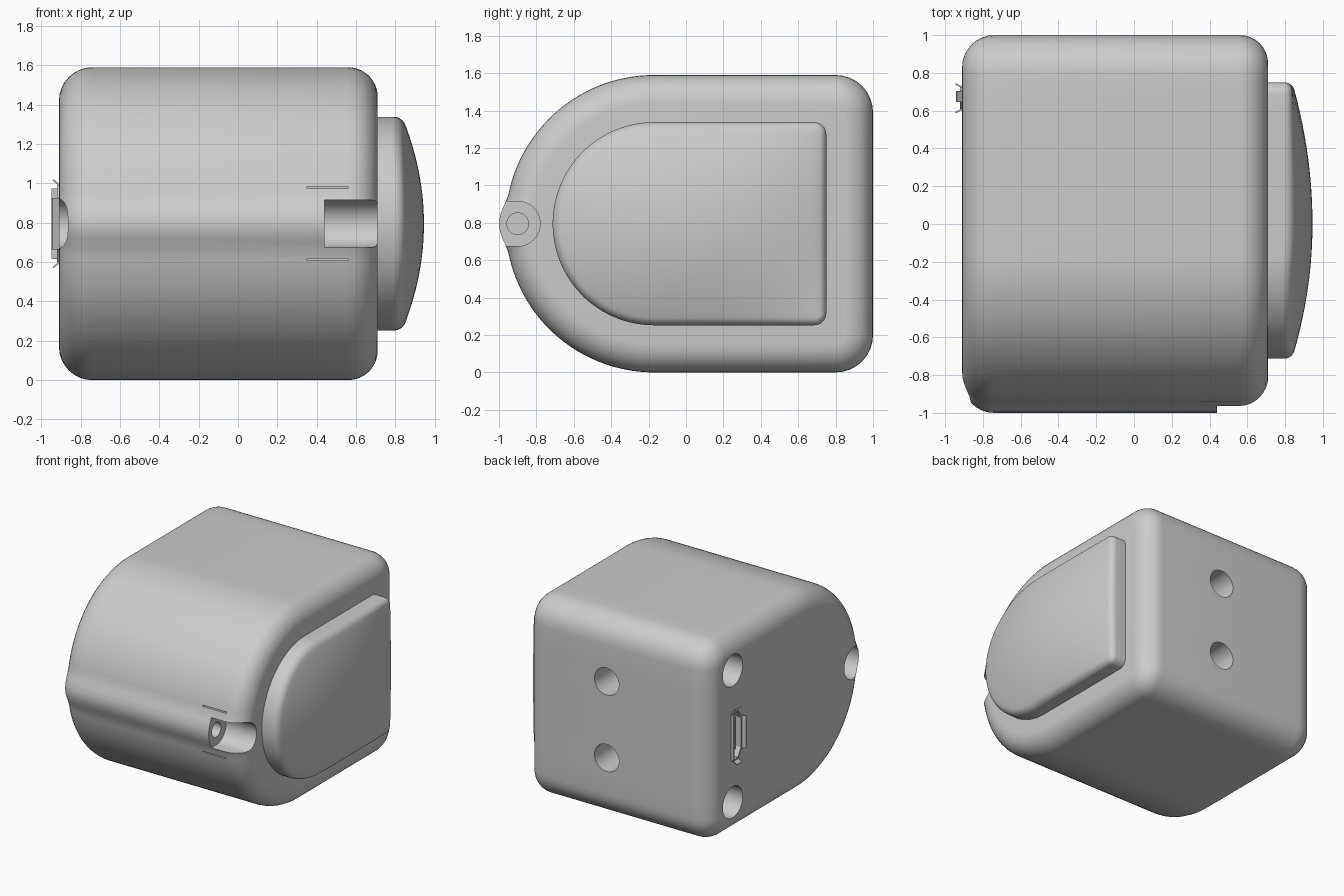
import bpy, bmesh
from math import sin, cos, pi, radians
from mathutils import Matrix, Vector

if "Cube" in bpy.data.objects:
    bpy.data.objects.remove(bpy.data.objects["Cube"])

ZC = 0.795   # height of the centre line


def d_profile(yc, R, yb, rc, inset=0.0, bump=0.0, arc=64, seg=8, flat=8):
    """D outline in (y, z): half round towards the front, filleted corners behind."""
    pts = []
    for i in range(arc + 1):
        a = pi / 2 + pi * i / arc
        t = min(1, abs(a - pi) / 0.2)
        r = R - inset + bump * (1 - t * t) ** 2
        pts.append((yc + r * cos(a), ZC + r * sin(a)))
    corner = yb - rc
    rr = rc - inset

    def line(p, q):
        return [(p[0] + (q[0] - p[0]) * k / flat, p[1] + (q[1] - p[1]) * k / flat)
                for k in range(1, flat)]

    low = [(corner + rr * cos(a), ZC - R + rc + rr * sin(a))
           for a in [-pi / 2 + pi / 2 * k / seg for k in range(seg + 1)]]
    high = [(y, 2 * ZC - z) for y, z in reversed(low)]
    start = pts[0]
    pts += line(pts[-1], low[0]) + low
    pts += line(low[-1], high[0]) + high + line(high[-1], start)
    return pts


def make(name, bm):
    bmesh.ops.recalc_face_normals(bm, faces=bm.faces)
    me = bpy.data.meshes.new(name)
    bm.to_mesh(me)
    bm.free()
    ob = bpy.data.objects.new(name, me)
    bpy.context.collection.objects.link(ob)
    return ob


def loft(name, rings, tip=None):
    """Skin a list of rings of (x, y, z); close with n-gons or a tip point."""
    bm = bmesh.new()
    vs = [[bm.verts.new(p) for p in r] for r in rings]
    n = len(vs[0])
    for a, b in zip(vs, vs[1:]):
        for i in range(n):
            bm.faces.new((a[i], a[(i + 1) % n], b[(i + 1) % n], b[i]))
    bm.faces.new(vs[0])
    if tip:
        t = bm.verts.new(tip)
        for i in range(n):
            bm.faces.new((vs[-1][i], vs[-1][(i + 1) % n], t))
    else:
        bm.faces.new(vs[-1])
    return make(name, bm)


def box(name, lo, hi):
    bm = bmesh.new()
    lo, hi = Vector(lo), Vector(hi)
    bmesh.ops.create_cube(bm, size=1, matrix=Matrix.Translation((lo + hi) / 2)
                          @ Matrix.Diagonal((*(hi - lo), 1)))
    return make(name, bm)


def rod(name, centre, r, depth, axis):
    bm = bmesh.new()
    rot = Matrix.Rotation(pi / 2, 4, 'Y' if axis == 'X' else 'X')
    bmesh.ops.create_cone(bm, cap_ends=True, segments=40, radius1=r, radius2=r,
                          depth=depth, matrix=Matrix.Translation(centre) @ rot)
    return make(name, bm)


def activate(ob):
    bpy.ops.object.select_all(action='DESELECT')
    ob.select_set(True)
    bpy.context.view_layer.objects.active = ob


def cut(ob, cutter):
    cutter.hide_render = True
    m = ob.modifiers.new("cut", 'BOOLEAN')
    m.operation = 'DIFFERENCE'
    m.solver = 'EXACT'
    m.object = cutter
    activate(ob)
    bpy.ops.object.modifier_apply(modifier=m.name)
    bpy.data.objects.remove(cutter)


def smooth(ob):
    activate(ob)
    bpy.ops.object.shade_smooth_by_angle(angle=radians(30))


# Body: D-shaped housing with rounded ends and a shallow ridge on the nose
def body_ring(x, inset):
    return [(x, y, z) for y, z in d_profile(-0.17, ZC, 1.0, 0.2, inset, 0.035)]


S = 8
angles = [pi / 2 * k / S for k in range(S + 1)]
rings = [body_ring(-0.91 + 0.17 * (1 - sin(a)), 0.17 * (1 - cos(a))) for a in reversed(angles)]
rings += [body_ring(0.71 - 0.15 * (1 - sin(a)), 0.15 * (1 - cos(a))) for a in angles]
body = loft("body", rings)

# Screw channel on the nose, with a smaller hole in its end face
cut(body, rod("channel_cut", (0.64, -0.9, ZC), 0.12, 0.4, 'X'))
cut(body, box("channel_mouth_cut", (0.44, -1.1, ZC - 0.12), (0.84, -0.9, ZC + 0.12)))
cut(body, rod("screw_cut", (0.3, -0.9, ZC), 0.058, 0.4, 'X'))

# Thin slits beside the channel
for s in (-1, 1):
    zs = ZC + s * 0.183
    cut(body, box("slit_cut", (0.35, -1.1, zs - 0.005), (0.56, -0.9, zs + 0.005)))

# Round sockets: two in the back, three in the left end
for s in (-1, 1):
    cut(body, rod("back_socket_cut", (0, 1.0, ZC + s * 0.305), 0.108, 0.5, 'Y'))
for y, z in ((0.71, ZC - 0.525), (0.71, ZC + 0.525), (-0.82, ZC)):
    cut(body, rod("end_socket_cut", (-0.91, y, z), 0.125, 0.5, 'X'))


# Connector: trapezoid shell sunk in the left end
def port_ring(x, d):
    return [(x, y, ZC + z) for y, z in (
        (0.61 - d, -0.13 - d), (0.61 - d, 0.13 + d), (0.66, 0.195 + d),
        (0.725 + d, 0.195 + d), (0.725 + d, -0.195 - d), (0.66, -0.195 - d))]


cut(body, loft("port_cut", [port_ring(-1.0, 0), port_ring(-0.72, 0)]))
smooth(body)
shell = loft("port_shell", [port_ring(-0.92, 0), port_ring(-0.71, 0)])
cut(shell, loft("shell_cut", [port_ring(-1.0, -0.012), port_ring(-0.73, -0.012)]))
box("port_tongue", (-0.89, 0.65, ZC - 0.13), (-0.72, 0.675, ZC + 0.13))


# Flared lips around the connector
def lip(name, a, b, along, half):
    """Thin sloping strip from a to b, widened along one axis."""
    a, b, w = Vector(a), Vector(b), Vector(along) * half
    n = (b - a).cross(w).normalized() * 0.004
    loft(name, [[p - w - n, p + w - n, p + w + n, p - w + n] for p in (a, b)])


lip("port_lip_front", (-0.9, 0.612, ZC), (-0.945, 0.59, ZC), (0, 0, 1), 0.13)
lip("port_lip_back", (-0.9, 0.72, ZC), (-0.945, 0.742, ZC), (0, 0, 1), 0.18)
for s in (-1, 1):
    lip("port_lip_end", (-0.9, 0.675, ZC + s * 0.19), (-0.94, 0.675, ZC + s * 0.223),
        (0, 1, 0), 0.03)

# Domed cover on the right end
R = 0.543


def dome_x(y, z):
    v = ((z - ZC) / R) ** 2
    if y < 0:
        q = 1 - v - (y / 0.72) ** 2
    else:
        q = (1 - v) * (1 - (y / 0.76) ** 2)
    return 0.835 + 0.11 * q


def cover_profile(inset):
    return d_profile(-0.17, R, 0.75, 0.065, inset)


rings = [[(0.68, y, z) for y, z in cover_profile(0)]]
for k in range(7):
    a = pi / 2 * k / 6
    rings.append([(dome_x(y, z) - 0.04 * (1 - sin(a)), y, z)
                  for y, z in cover_profile(0.04 * (1 - cos(a)))])
edge = cover_profile(0.04)
for k in range(1, 16):
    s = 1 - k / 16
    ring = [(0.02 + (y - 0.02) * s, ZC + (z - ZC) * s) for y, z in edge]
    rings.append([(dome_x(y, z), y, z) for y, z in ring])
smooth(loft("domed_cover", rings, tip=(dome_x(0.02, ZC), 0.02, ZC)))
